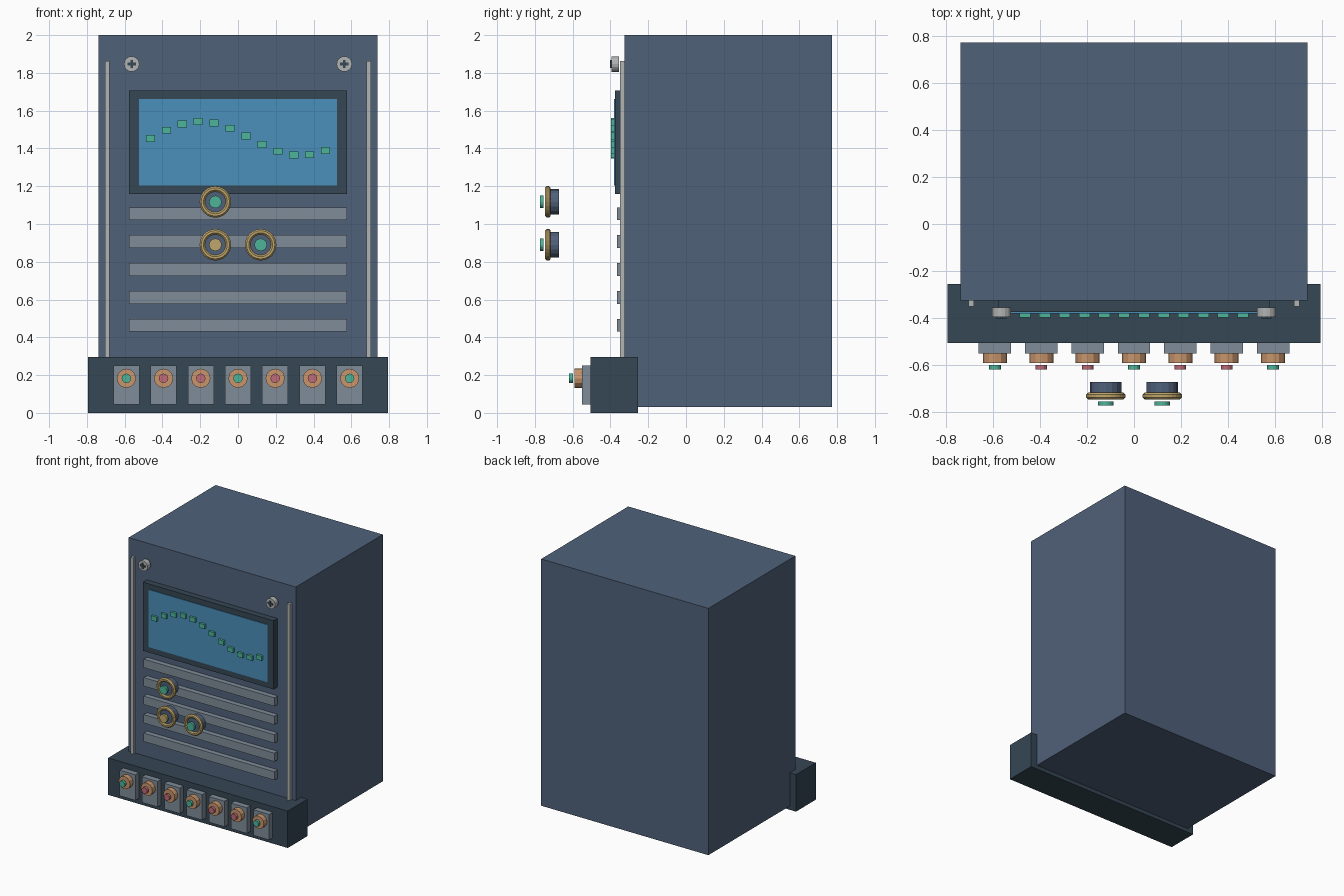
import bpy, bmesh, math
from mathutils import Matrix

if "Cube" in bpy.data.objects:
    bpy.data.objects.remove(bpy.data.objects["Cube"], do_unlink=True)


def material(name, code):
    """Material from an sRGB hex code, stored as linear values."""
    srgb = [int(code[k:k + 2], 16) / 255 for k in (0, 2, 4)]
    col = [c / 12.92 if c < 0.04 else ((c + 0.055) / 1.055) ** 2.4 for c in srgb] + [1]
    m = bpy.data.materials.new(name)
    m.use_nodes = True
    m.diffuse_color = col
    m.node_tree.nodes["Principled BSDF"].inputs["Base Color"].default_value = col
    return m


slate = material("slate_blue", "50617A")
dark = material("dark_slate", "354754")
glass = material("screen_blue", "4A90BA")
grey = material("panel_grey", "7F8C99")
silver = material("silver", "B2B5B5")
gold = material("gold", "BFA66B")
copper = material("copper", "C8956C")
green = material("green", "4DB59A")
red = material("red", "BF6B78")


def finish(name, bm, mat):
    bmesh.ops.recalc_face_normals(bm, faces=bm.faces)
    mesh = bpy.data.meshes.new(name)
    bm.to_mesh(mesh)
    bm.free()
    mesh.materials.append(mat)
    ob = bpy.data.objects.new(name, mesh)
    bpy.context.collection.objects.link(ob)
    return ob


def box(name, mat, x, y, z):
    """Box between pairs of limits on each axis."""
    bm = bmesh.new()
    lims = (x, y, z)
    size = Matrix.Diagonal([b - a for a, b in lims] + [1])
    mid = Matrix.Translation([(a + b) / 2 for a, b in lims])
    bmesh.ops.create_cube(bm, size=1, matrix=mid @ size)
    return finish(name, bm, mat)


def around(c, half):
    return (c - half, c + half)


def disc(name, mat, x, z, r, y, sides=16):
    """Cylinder lying along the y axis."""
    bm = bmesh.new()
    place = Matrix.Translation((x, sum(y) / 2, z)) @ Matrix.Rotation(math.pi / 2, 4, "X")
    bmesh.ops.create_cone(bm, cap_ends=True, segments=sides, radius1=r, radius2=r,
                          depth=y[1] - y[0], matrix=place)
    return finish(name, bm, mat)


def ring(name, mat, x, y, z, major, minor, n=24, m=8):
    """Torus facing the front."""
    bm = bmesh.new()
    loops = []
    for i in range(n):
        a = math.tau * i / n
        loop = []
        for j in range(m):
            b = math.tau * (j + 0.5) / m
            r = major + minor * math.cos(b)
            loop.append(bm.verts.new((x + r * math.cos(a), y + minor * math.sin(b),
                                      z + r * math.sin(a))))
        loops.append(loop)
    for i in range(n):
        p, q = loops[i], loops[(i + 1) % n]
        for j in range(m):
            k = (j + 1) % m
            bm.faces.new((p[j], q[j], q[k], p[k]))
    return finish(name, bm, mat)


FRONT = -0.325

# Cabinet and front plinth
box("cabinet", slate, (-0.738, 0.738), (FRONT, 0.772), (0.03, 2))
box("plinth", dark, (-0.793, 0.793), (-0.505, -0.255), (0, 0.295))

# Side rails and cross-head screws
for side, s in (("left", 1), ("right", -1)):
    box(side + "_rail", silver, around(s * 0.692, 0.012), (-0.35, FRONT), (0.2, 1.862))
    x, z = s * 0.563, 1.847
    disc(side + "_screw", silver, x, z, 0.041, (-0.395, -0.354))
    box(side + "_screw_slot_flat", dark, around(x, 0.022), (-0.402, -0.39), around(z, 0.007))
    box(side + "_screw_slot_upright", dark, around(x, 0.007), (-0.402, -0.39), around(z, 0.022))

# Display with a wave of small blocks
box("display_frame", dark, (-0.577, 0.577), (-0.375, FRONT), (1.159, 1.706))
box("display_screen", glass, (-0.525, 0.525), (-0.38, -0.36), (1.204, 1.663))
for i in range(12):
    z = 1.453 + 0.09 * math.sin(i / 2)
    box(f"wave_block_{i}", green, around((i - 5.5) * 0.0843, 0.024), (-0.398, -0.378),
        around(z, 0.018))

# Vent slats
for i in range(5):
    box(f"vent_slat_{i}", grey, (-0.577, 0.577), (-0.365, FRONT),
        around(1.054 - i * 0.1475, 0.034))

# Three round dials in front of the slats
dials = (("upper", -0.12, 1.117, green), ("lower_right", -0.12, 0.89, gold),
         ("lower_left", 0.12, 0.89, green))
for name, x, z, tip in dials:
    disc(name + "_dial_body", slate, x, z, 0.067, (-0.733, -0.672))
    ring(name + "_dial_ring", gold, x, -0.731, z, 0.069, 0.0155)
    disc(name + "_dial_tip", tip, x, z, 0.033, (-0.772, -0.754))

# Row of plated knobs on the plinth
for i in range(7):
    x, z = (i - 3) * 0.197, 0.183
    box(f"knob_plate_{i}", grey, around(x, 0.069), (-0.55, -0.505), (0.045, 0.25))
    disc(f"knob_{i}", copper, x, z, 0.051, (-0.59, -0.55), 12)
    disc(f"knob_tip_{i}", red if i % 3 else green, x, z, 0.025, (-0.619, -0.599), 12)
